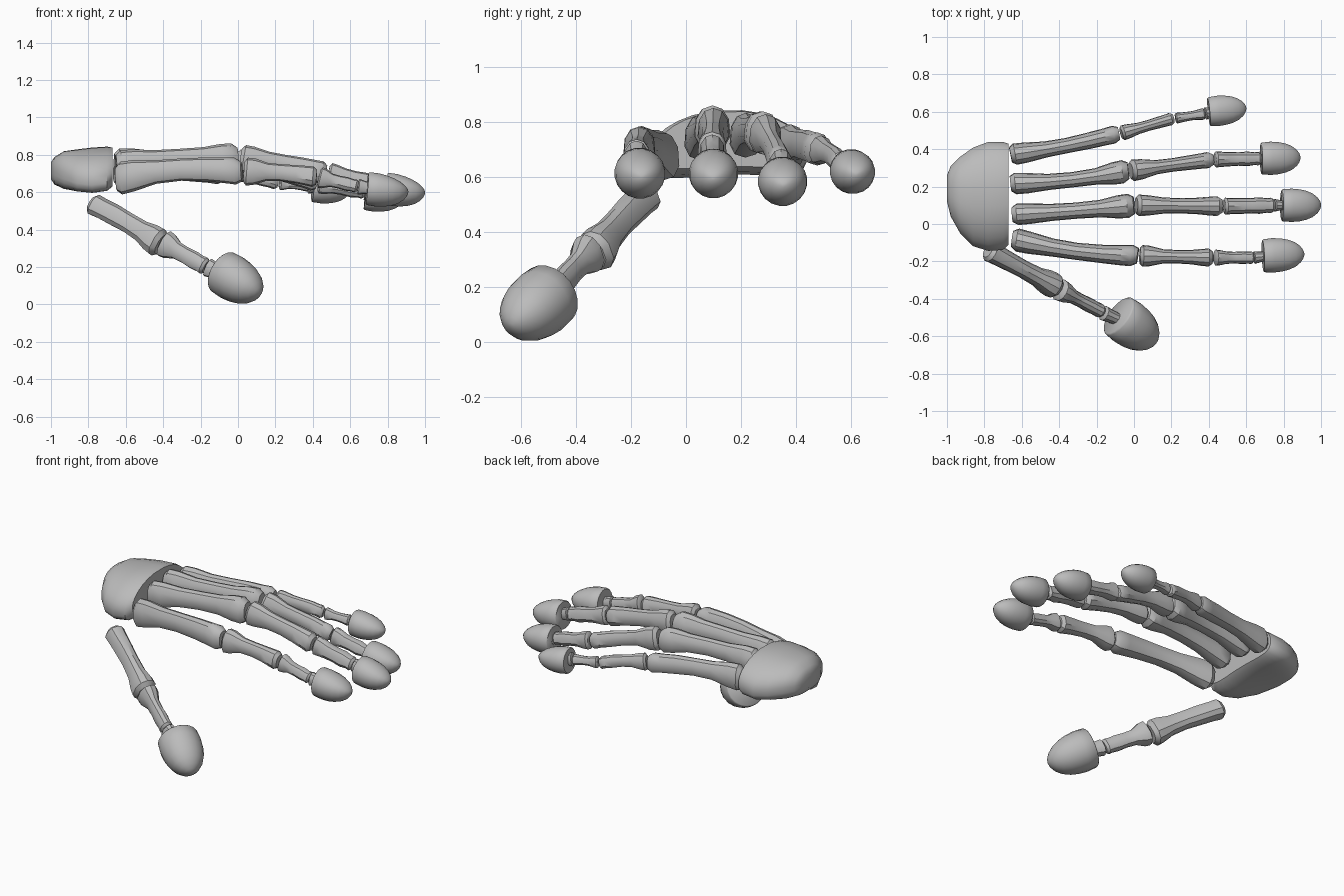
import bpy
import math
from mathutils import Vector

cube = bpy.data.objects.get("Cube")
if cube:
    bpy.data.objects.remove(cube, do_unlink=True)

grey = bpy.data.materials.new("bone grey")
grey.use_nodes = True
COLOUR = (0.5, 0.5, 0.5, 1)
grey.diffuse_color = COLOUR
grey.node_tree.nodes["Principled BSDF"].inputs["Base Color"].default_value = COLOUR

UP = Vector((0, 0, 1))


def outline(count, power):
    """Unit superellipse, a circle when power is two."""
    points = []
    for i in range(count):
        angle = math.tau * (i + 0.5) / count
        c, s = math.cos(angle), math.sin(angle)
        points.append((math.copysign(abs(c) ** (2 / power), c),
                       math.copysign(abs(s) ** (2 / power), s)))
    return points


def loft(name, rings, angle=35):
    """Skin a row of equal rings and close both ends."""
    n = len(rings[0])
    verts = [v for ring in rings for v in ring]
    faces = [tuple(reversed(range(n))),
             tuple(range(len(verts) - n, len(verts)))]
    for r in range(len(rings) - 1):
        for i in range(n):
            j = (i + 1) % n
            faces.append((r * n + i, r * n + j, (r + 1) * n + j, (r + 1) * n + i))
    mesh = bpy.data.meshes.new(name)
    mesh.from_pydata(verts, [], faces)
    mesh.materials.append(grey)
    obj = bpy.data.objects.new(name, mesh)
    bpy.context.collection.objects.link(obj)
    bpy.ops.object.select_all(action="DESELECT")
    obj.select_set(True)
    bpy.context.view_layer.objects.active = obj
    bpy.ops.object.shade_smooth_by_angle(angle=math.radians(angle))
    return obj


def frame(start, end):
    """Sideways and upward directions for a part running start to end."""
    along = (end - start).normalized()
    side = UP.cross(along).normalized()
    return along, side, along.cross(side)


def bone(name, start, end, widths, tall=(1.2, 1.2, 1.2), bow=(0, 0)):
    """Bone with two swollen heads and a slim, bowed shaft."""
    start, end = Vector(start), Vector(end)
    along, side, up = frame(start, end)
    base, waist, head = (w / 2 for w in widths)
    stations = [(0, base * 0.72, 0), (0.04, base, 0), (0.14, base * 0.95, 0),
                (0.32, waist * 1.06, 1), (0.52, waist, 1), (0.72, waist * 1.08, 1),
                (0.86, head * 0.95, 2), (0.95, head, 2), (1, head * 0.72, 2)]
    rings = []
    for t, radius, zone in stations:
        arc = math.sin(math.pi * t)
        centre = start.lerp(end, t) + side * bow[0] * arc + up * bow[1] * arc
        ring = []
        for u, v in outline(10, 2.5):
            # Narrower back of the bone makes the dorsal ridge
            pinch = 1 - 0.22 * max(v, 0)
            ring.append(centre + side * u * radius * pinch
                        + up * v * radius * tall[zone])
        rings.append(ring)
    return loft(name, rings)


def fingertip(name, start, end, radius, slope=0.25):
    """Bullet-shaped pad with a flat back and a sloping top."""
    start, end = Vector(start), Vector(end)
    along, side, up = frame(start, end)
    profile = [(0, 0.9), (0.03, 0.96), (0.25, 1), (0.45, 0.96), (0.62, 0.87),
               (0.78, 0.71), (0.9, 0.49), (0.97, 0.27), (1, 0.08)]
    rings = []
    for t, r in profile:
        ring = []
        for u, v in outline(20, 2):
            lift = v * (1 - slope * t * max(v, 0))
            ring.append(start.lerp(end, t) + (side * u + up * lift) * r * radius)
        rings.append(ring)
    return loft(name, rings, 50)


def finger(name, points, palm, first, second, tip, bow):
    """Palm bone, two finger bones, a small stub and the tip."""
    wrist, knuckle, joint, last, pad, end = map(Vector, points)
    gap = Vector((0.012, 0, 0))
    bone(name + "_palm_bone", wrist, knuckle, palm, (1.35, 1.25, 1.2), bow)
    bone(name + "_first_bone", knuckle + gap, joint, first, (1.25, 1.2, 1.1), (0, 0.01))
    bone(name + "_second_bone", joint + gap, last, second, (1.25, 1.05, 1))
    bone(name + "_tip_stub", last, pad.lerp(end, 0.3), (0.07, 0.055, 0.05))
    fingertip(name + "_tip", pad, end, tip)


# Wrist block: arched slab with a flat face towards the fingers
sections = [(-1, 0.12, 0.26, 0.67, 0.76), (-0.98, 0.04, 0.31, 0.64, 0.79),
            (-0.93, -0.05, 0.36, 0.62, 0.82), (-0.86, -0.12, 0.41, 0.615, 0.83),
            (-0.78, -0.145, 0.44, 0.61, 0.84), (-0.7, -0.14, 0.44, 0.62, 0.845),
            (-0.67, -0.11, 0.43, 0.64, 0.84)]
rings = []
for x, y0, y1, z0, z1 in sections:
    ring = []
    for u, v in outline(28, 2.6):
        y = (y0 + y1) / 2 - u * (y1 - y0) / 2
        z = (z0 + z1) / 2 + v * (z1 - z0) / 2
        ring.append(Vector((x, y, z - 0.06 * ((y - 0.17) / 0.3) ** 2)))
    rings.append(ring[::-1])
loft("wrist", rings, 40)

# Four fingers
finger("index", [(-0.65, -0.08, 0.67), (0.02, -0.17, 0.71), (0.42, -0.18, 0.68),
                 (0.64, -0.18, 0.63), (0.69, -0.17, 0.62), (0.91, -0.16, 0.6)],
       (0.13, 0.095, 0.12), (0.12, 0.075, 0.1), (0.09, 0.065, 0.07), 0.093, (-0.02, 0.03))
finger("middle", [(-0.65, 0.05, 0.74), (0.0, 0.1, 0.78), (0.47, 0.095, 0.7),
                  (0.75, 0.1, 0.64), (0.79, 0.1, 0.62), (1, 0.1, 0.595)],
       (0.12, 0.09, 0.135), (0.12, 0.085, 0.11), (0.095, 0.085, 0.085), 0.09, (-0.005, 0.015))
finger("ring", [(-0.66, 0.215, 0.75), (-0.03, 0.285, 0.76), (0.42, 0.345, 0.65),
                (0.68, 0.35, 0.6), (0.68, 0.35, 0.59), (0.89, 0.355, 0.57)],
       (0.12, 0.085, 0.13), (0.12, 0.075, 0.09), (0.09, 0.075, 0.075), 0.09, (-0.015, 0.015))
finger("little", [(-0.66, 0.37, 0.71), (-0.08, 0.485, 0.7), (0.21, 0.565, 0.65),
                  (0.38, 0.59, 0.635), (0.4, 0.6, 0.625), (0.6, 0.62, 0.61)],
       (0.12, 0.085, 0.1), (0.085, 0.06, 0.07), (0.06, 0.05, 0.065), 0.082, (-0.01, 0.015))

# Thumb
bone("thumb_palm_bone", (-0.78, -0.14, 0.54), (-0.41, -0.34, 0.32),
     (0.12, 0.1, 0.145), (1, 1.1, 1.1), (0, 0.01))
bone("thumb_first_bone", (-0.4, -0.35, 0.33), (-0.17, -0.47, 0.2), (0.125, 0.075, 0.08))
bone("thumb_tip_stub", (-0.165, -0.475, 0.2), (-0.02, -0.54, 0.13), (0.085, 0.07, 0.07))
fingertip("thumb_tip", (-0.085, -0.49, 0.175), (0.115, -0.635, 0.06), 0.125, 0.1)
